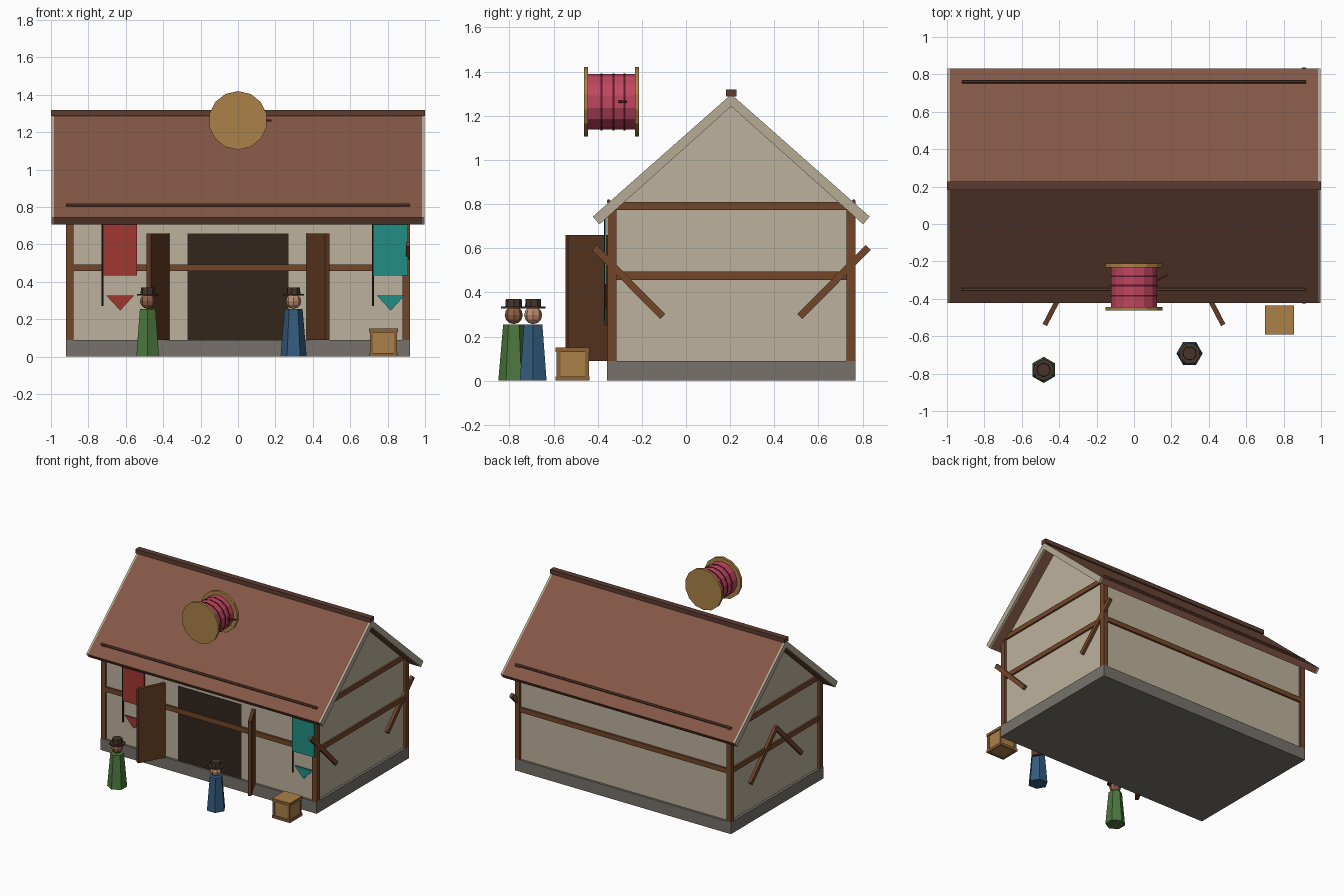
import bpy, bmesh, math
from mathutils import Vector, Matrix

if "Cube" in bpy.data.objects:
    bpy.data.objects.remove(bpy.data.objects["Cube"])

YC = 0.205            # ridge line in y
SLOPE = 0.554 / 0.63  # roof pitch


def mat(name, r, g, b):
    m = bpy.data.materials.new(name)
    m.diffuse_color = [((c / 255) ** 2.2) for c in (r, g, b)] + [1]
    m.use_nodes = True
    m.node_tree.nodes["Principled BSDF"].inputs["Base Color"].default_value = m.diffuse_color
    return m


STONE = mat("stone", 118, 113, 106)
PLASTER = mat("plaster", 188, 176, 155)
TIMBER = mat("timber", 115, 72, 46)
DOOR = mat("door_wood", 98, 62, 40)
ROOF = mat("roof_tile", 130, 88, 71)
RIDGE = mat("ridge_tile", 94, 62, 52)
TRIM = mat("trim", 180, 170, 148)
DARK = mat("dark", 54, 42, 34)
RED = mat("red_cloth", 160, 58, 52)
TEAL = mat("teal_cloth", 38, 140, 130)
CRATE = mat("crate_wood", 170, 128, 74)
RAIL = mat("crate_rail", 140, 98, 58)
THREAD = mat("thread", 190, 72, 96)
BAND = mat("thread_band", 92, 30, 46)
GREEN = mat("green_coat", 76, 118, 64)
BLUE = mat("blue_coat", 54, 92, 124)
SKIN_A = mat("skin_dark", 140, 96, 70)
SKIN_B = mat("skin_light", 186, 140, 110)
HAT = mat("hat", 70, 56, 48)


def finish(name, bm, m):
    bmesh.ops.recalc_face_normals(bm, faces=bm.faces)
    me = bpy.data.meshes.new(name)
    bm.to_mesh(me)
    bm.free()
    me.materials.append(m)
    ob = bpy.data.objects.new(name, me)
    bpy.context.collection.objects.link(ob)
    return ob


def box(name, x, y, z, m):
    """Box from (min, max) ranges."""
    bm = bmesh.new()
    bmesh.ops.create_cube(bm, size=1)
    for v in bm.verts:
        v.co = [(r[0] + r[1]) / 2 + c * (r[1] - r[0]) for r, c in zip((x, y, z), v.co)]
    return finish(name, bm, m)


def prism(name, pts, a, b, m, axis="x"):
    """Extrude a profile: (y, z) along x, (x, z) along y, or (x, y) along z."""
    bm = bmesh.new()
    place = {"x": lambda p, t: (t, *p), "y": lambda p, t: (p[0], t, p[1]), "z": lambda p, t: (*p, t)}[axis]
    f = bm.faces.new([bm.verts.new(place(p, a)) for p in pts])
    ext = bmesh.ops.extrude_face_region(bm, geom=[f])["geom"]
    d = Vector(place((0, 0), b - a))
    bmesh.ops.translate(bm, vec=d, verts=[v for v in ext if isinstance(v, bmesh.types.BMVert)])
    return finish(name, bm, m)


def bar(p, q, w):
    """Four corners of a strip of width w from p to q."""
    p, q = Vector(p), Vector(q)
    d = (q - p).normalized() * w / 2
    n = Vector((-d.y, d.x))
    return [p + n, q + n, q - n, p - n]


def cone(name, loc, r1, r2, h, n, m, axis="z", turn=0):
    """Cylinder or frustum centred on loc."""
    bm = bmesh.new()
    bmesh.ops.create_cone(bm, cap_ends=True, segments=n, radius1=r1, radius2=r2, depth=h)
    rot = {"z": Matrix(), "y": Matrix.Rotation(math.pi / 2, 4, "X"), "x": Matrix.Rotation(math.pi / 2, 4, "Y")}[axis]
    bm.transform(Matrix.Translation(loc) @ rot @ Matrix.Rotation(turn, 4, "Z"))
    return finish(name, bm, m)


# Foundation and gabled walls
box("foundation", (-0.92, 0.92), (-0.357, 0.767), (0, 0.09), STONE)
prism("walls", [(-0.34, 0.09), (0.75, 0.09), (0.75, 0.765), (YC, 1.242), (-0.34, 0.765)], -0.9, 0.9, PLASTER)

# Timber frame
for s in (-1, 1):
    side = tuple(sorted((s * 0.88, s * 0.92)))
    for y in (-0.355, 0.727):
        box("corner_post", side, (y, y + 0.04), (0.09, 0.81), TIMBER)
    for z in (0.457, 0.773):
        box("side_beam", tuple(sorted((s * 0.89, s * 0.913))), (-0.315, 0.727), (z, z + 0.037), TIMBER)
for z in (0.457, 0.755):
    box("front_beam", (-0.88, 0.88), (-0.355, -0.33), (z, z + 0.037), TIMBER)
    box("back_beam", (-0.88, 0.88), (0.74, 0.765), (z, z + 0.037), TIMBER)

# Diagonal braces: splayed on the right wall, meeting on the left wall
for s in (-1, 1):
    for k in (-1, 1):
        lo, hi = (YC + k * 0.31, 0.29), (YC + k * (0.62 if s > 0 else 0.0), 0.603)
        prism("diagonal_brace", bar(lo, hi, 0.032), s * 0.897, s * 0.92, TIMBER)

# Roof slopes, pale gable edges and ridge
for k in (-1, 1):
    prof = [(YC, 1.297), (YC + k * 0.627, 0.743), (YC + k * 0.597, 0.708), (YC, 1.242)]
    prism("roof_slope", prof, -0.983, 0.983, ROOF)
    for s in (-1, 1):
        prism("gable_trim", prof, s * 0.983, s * 0.997, TRIM)
    y = YC + k * 0.555
    cone("roof_rail", (0, y, 0.812), 0.009, 0.009, 1.84, 6, RIDGE, "x")
box("ridge_cap", (-1, 1), (YC - 0.023, YC + 0.023), (1.287, 1.319), RIDGE)

# Doorway and open double doors
box("door_opening", (-0.27, 0.27), (-0.346, -0.33), (0.09, 0.66), DARK)
for s in (-1, 1):
    prism("door_leaf", bar((s * 0.378, -0.35), (s * 0.477, -0.54), 0.026), 0.09, 0.66, DOOR, "z")

# Hanging banners with pole and pennant
for name, x, w, m in (("left", -0.72, 0.18, RED), ("right", 0.725, 0.183, TEAL)):
    cone(name + "_banner_pole", (x - 0.004, -0.365, 0.51), 0.006, 0.006, 0.48, 6, DARK)
    box(name + "_banner", (x, x + w), (-0.37, -0.36), (0.435, 0.74), m)
    c = x + w / 2
    prism(name + "_pennant", [(c - 0.075, 0.328), (c + 0.075, 0.328), (c, 0.247)], -0.37, -0.36, m, "y")

# Floating thread spool
SZ = 1.263
for y in (-0.453, -0.222):
    cone("spool_flange", (0, y, SZ), 0.157, 0.157, 0.02, 14, CRATE, "y")
cone("spool_thread", (0, -0.338, SZ), 0.126, 0.126, 0.214, 14, THREAD, "y")
for y in (-0.383, -0.329, -0.279):
    cone("thread_band", (0, y, SZ), 0.129, 0.129, 0.009, 14, BAND, "y")
prism("thread_end", bar((0.115, -0.305), (0.178, -0.272), 0.009), SZ - 0.005, SZ + 0.005, BAND, "z")

# Crate with rails and corner battens
CX, CY = 0.778, -0.513
box("crate_body", (CX - 0.068, CX + 0.068), (CY - 0.068, CY + 0.068), (0.003, 0.147), CRATE)
for z in (0, 0.13):
    for s in (-1, 1):
        a = sorted((s * 0.06, s * 0.077))
        box("crate_rail", (CX - 0.077, CX + 0.077), (CY + a[0], CY + a[1]), (z, z + 0.02), RAIL)
        box("crate_rail", (CX + a[0], CX + a[1]), (CY - 0.06, CY + 0.06), (z, z + 0.02), RAIL)
for s in (-1, 1):
    for k in (-1, 1):
        a, b = sorted((s * 0.056, s * 0.073)), sorted((k * 0.056, k * 0.073))
        box("crate_batten", (CX + a[0], CX + a[1]), (CY + b[0], CY + b[1]), (0.02, 0.13), RAIL)
box("crate_lid", (CX - 0.074, CX + 0.074), (CY - 0.074, CY + 0.074), (0.145, 0.151), CRATE)

# Two townsfolk with hats
for name, x, y, turn, coat, skin in (("green", -0.483, -0.78, 0, GREEN, SKIN_A),
                                     ("blue", 0.297, -0.692, math.pi / 6, BLUE, SKIN_B)):
    cone(name + "_coat", (x, y, 0.1275), 0.07, 0.048, 0.255, 6, coat, turn=turn)
    bm = bmesh.new()
    bmesh.ops.create_uvsphere(bm, u_segments=8, v_segments=6, radius=0.041)
    bm.transform(Matrix.Translation((x, y, 0.297)))
    finish(name + "_head", bm, skin)
    cone(name + "_hat_brim", (x, y, 0.331), 0.058, 0.058, 0.01, 8, HAT, turn=turn)
    cone(name + "_hat_crown", (x, y, 0.35), 0.038, 0.036, 0.04, 8, HAT, turn=turn)
